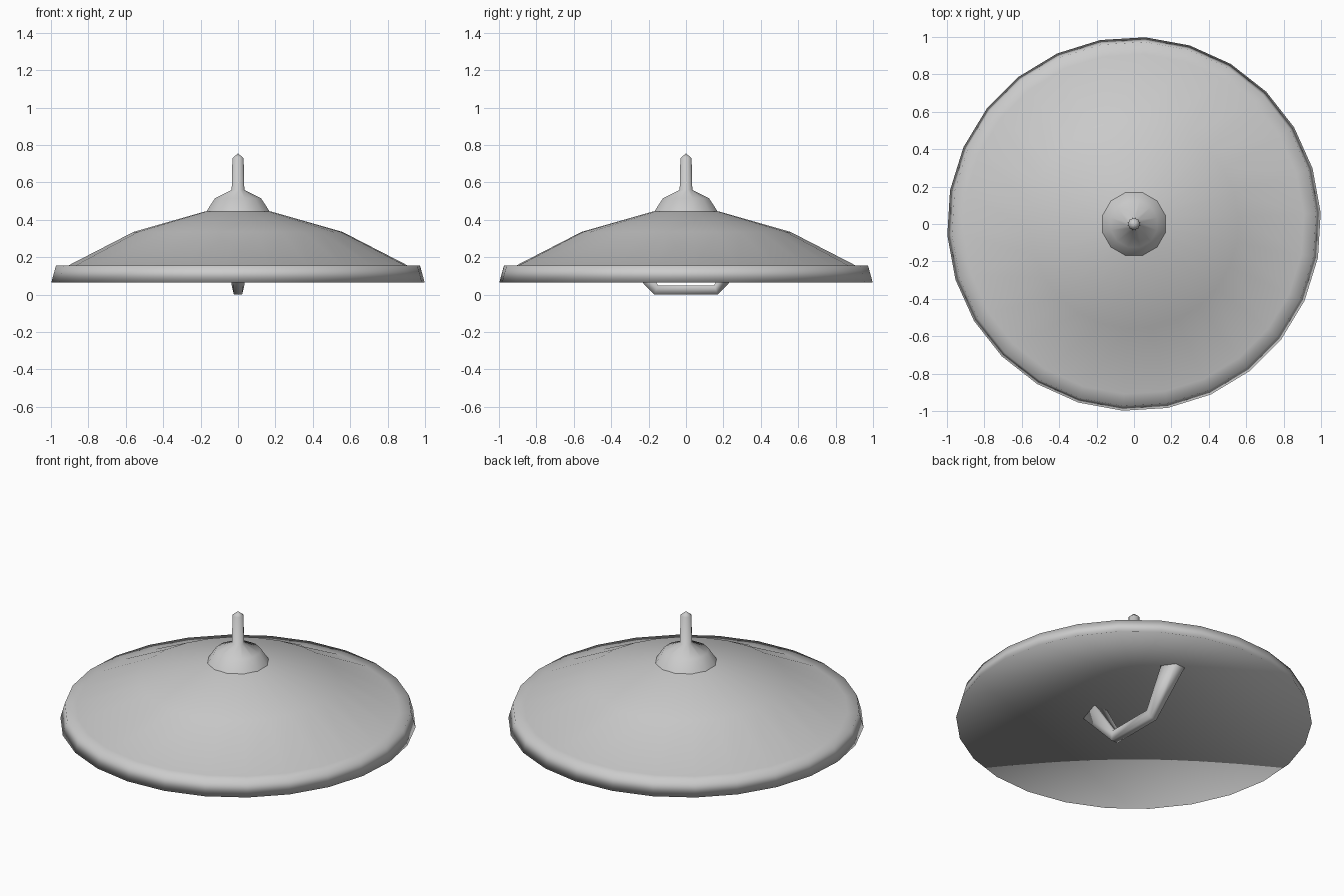
import bpy, bmesh
from math import cos, sin, pi, radians

cube = bpy.data.objects.get("Cube")
if cube:
    bpy.data.objects.remove(cube, do_unlink=True)

metal = bpy.data.materials.new("grey_metal")
metal.use_nodes = True
GREY = (0.6, 0.6, 0.6, 1)
metal.diffuse_color = GREY
metal.node_tree.nodes["Principled BSDF"].inputs["Base Color"].default_value = GREY


def finish(name, bm):
    bmesh.ops.recalc_face_normals(bm, faces=bm.faces)
    for f in bm.faces:
        f.smooth = True
    mesh = bpy.data.meshes.new(name)
    bm.to_mesh(mesh)
    bm.free()
    mesh.materials.append(metal)
    obj = bpy.data.objects.new(name, mesh)
    bpy.context.collection.objects.link(obj)
    return obj


def lathe(name, profile, sides, start):
    """Turn (radius, height) points about z; radius 0 makes a pole."""
    bm = bmesh.new()
    rings = []
    for r, z in profile:
        if r == 0:
            rings.append([bm.verts.new((0, 0, z))] * sides)
        else:
            angles = [start + 2 * pi * i / sides for i in range(sides)]
            rings.append([bm.verts.new((r * cos(a), r * sin(a), z)) for a in angles])
    for low, high in zip(rings, rings[1:]):
        for i in range(sides):
            j = (i + 1) % sides
            corners = dict.fromkeys((low[i], low[j], high[j], high[i]))
            bm.faces.new(list(corners))
    return finish(name, bm)


# Shield body: hollow cone inside, rim, ledge and shallow dome outside
lathe("shield_body", [(0, 0.36), (1, 0.065), (0.975, 0.155), (0.91, 0.155),
                      (0.56, 0.335), (0.175, 0.445), (0, 0.46)], 26, radians(45))

# Central boss with its spike
lathe("boss_and_spike", [(0.178, 0.44), (0.128, 0.515), (0.035, 0.56),
                         (0.031, 0.73), (0, 0.755)], 12, radians(15))

# Grip: a bar whose two legs flare up into the hollow
# Each station: lower y, lower z, upper y, upper z, lower and upper half width
leg = [(0.17, 0.0, 0.15, 0.05, 0.022, 0.034),
       (0.43, 0.27, 0.32, 0.32, 0.036, 0.05)]
stations = [(-a, b, -c, d, e, f) for a, b, c, d, e, f in reversed(leg)] + leg
bm = bmesh.new()
sections = []
for y0, z0, y1, z1, w0, w1 in stations:
    points = [(-w0, y0, z0), (w0, y0, z0), (w1, y1, z1), (-w1, y1, z1)]
    sections.append([bm.verts.new(p) for p in points])
for a, b in zip(sections, sections[1:]):
    for i in range(4):
        j = (i + 1) % 4
        bm.faces.new((a[i], a[j], b[j], b[i]))
bm.faces.new(sections[0])
bm.faces.new(sections[-1])
finish("hand_grip", bm)
